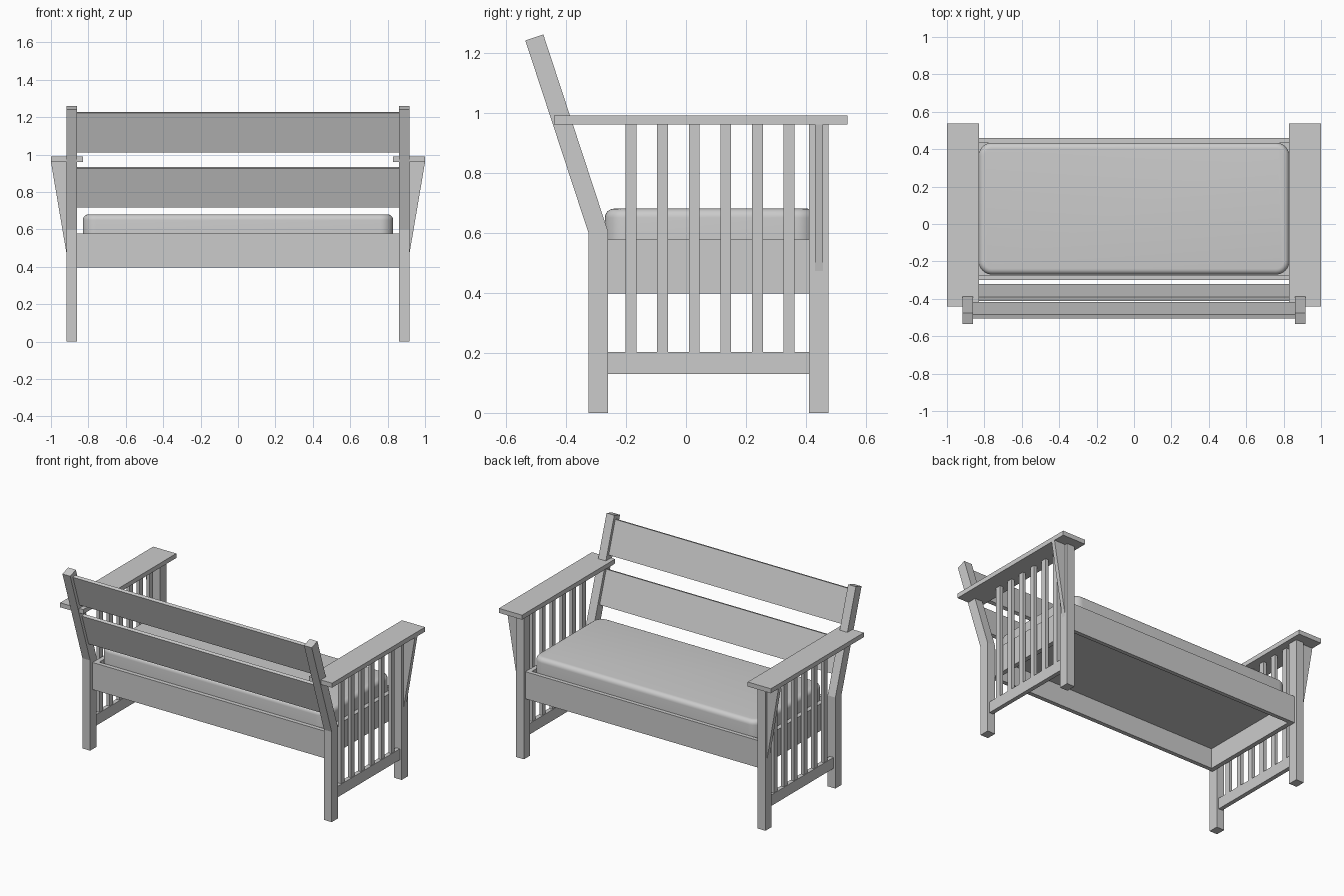
import bpy
import bmesh
from math import atan2
from mathutils import Vector

cube = bpy.data.objects.get("Cube")
if cube:
    bpy.data.objects.remove(cube, do_unlink=True)

# One plain grey for the whole bench
grey = bpy.data.materials.new("plain_grey")
grey.use_nodes = True
grey.diffuse_color = (0.6, 0.6, 0.6, 1)
grey.node_tree.nodes["Principled BSDF"].inputs["Base Color"].default_value = (0.6, 0.6, 0.6, 1)


def finish(name, bm):
    bmesh.ops.recalc_face_normals(bm, faces=bm.faces[:])
    mesh = bpy.data.meshes.new(name)
    bm.to_mesh(mesh)
    bm.free()
    mesh.materials.append(grey)
    obj = bpy.data.objects.new(name, mesh)
    bpy.context.collection.objects.link(obj)
    return obj


def box(name, x, y, z):
    """Box from (low, high) ranges."""
    bm = bmesh.new()
    bmesh.ops.create_cube(bm, size=1)
    for v in bm.verts:
        v.co = [r[0] + (c + 0.5) * (r[1] - r[0]) for c, r in zip(v.co, (x, y, z))]
    return finish(name, bm)


def prism(name, points, offset):
    """Extrude a flat outline along an offset."""
    bm = bmesh.new()
    face = bm.faces.new([bm.verts.new(p) for p in points])
    out = bmesh.ops.extrude_face_region(bm, geom=[face])
    bmesh.ops.translate(bm, vec=Vector(offset),
                        verts=[g for g in out["geom"] if isinstance(g, bmesh.types.BMVert)])
    return finish(name, bm)


# Sides: legs, arms, corbels, rails and slats
POST = [(-0.325, 0), (-0.26, 0), (-0.26, 0.605), (-0.475, 1.26), (-0.535, 1.24), (-0.325, 0.6)]
for side, s in (("left", 1), ("right", -1)):
    def span(a, b):
        return tuple(sorted((s * a, s * b)))

    prism(f"{side}_back_post", [(s * 0.86, y, z) for y, z in POST], (s * 0.057, 0, 0))
    box(f"{side}_front_leg", span(0.86, 0.917), (0.41, 0.475), (0, 0.96))
    box(f"{side}_armrest", span(0.83, 1.0), (-0.44, 0.537), (0.96, 0.99))
    prism(f"{side}_corbel", [(s * x, 0.43, z) for x, z in ((0.915, 0.46), (0.915, 0.96), (1.0, 0.96))],
          (0, 0.027, 0))
    box(f"{side}_lower_rail", span(0.875, 0.903), (-0.26, 0.41), (0.13, 0.203))
    box(f"{side}_seat_rail", span(0.83, 0.86), (-0.3, 0.46), (0.397, 0.577))
    for i in range(6):
        y = -0.183 + i * 0.1052
        box(f"{side}_slat_{i + 1}", span(0.878, 0.9), (y - 0.018, y + 0.018), (0.2, 0.96))

# Seat frame and base panel
box("front_seat_rail", (-0.86, 0.86), (0.433, 0.46), (0.397, 0.577))
box("back_seat_rail", (-0.86, 0.86), (-0.3, -0.272), (0.397, 0.577))
box("seat_panel", (-0.835, 0.835), (-0.275, 0.437), (0.53, 0.55))

# Leaning back boards
lean = atan2(0.213, 0.65)
for name, y, z in (("upper_back_board", -0.461, 1.12), ("lower_back_board", -0.366, 0.825)):
    board = box(name, (-0.862, 0.862), (-0.011, 0.011), (-0.111, 0.111))
    board.location = (0, y, z)
    board.rotation_euler.x = lean

# Cushion: rounded corners in plan, then softened rim
cushion = box("seat_cushion", (-0.83, 0.83), (-0.27, 0.434), (0.545, 0.68))
bm = bmesh.new()
bm.from_mesh(cushion.data)
uprights = [e for e in bm.edges if abs(e.verts[0].co.z - e.verts[1].co.z) > 0.1]
bmesh.ops.bevel(bm, geom=uprights, offset=0.07, segments=8, profile=0.5, affect="EDGES")
rim = [e for e in bm.edges if min(v.co.z for v in e.verts) > 0.67]
bmesh.ops.bevel(bm, geom=rim, offset=0.03, segments=6, profile=0.5, affect="EDGES")
bm.to_mesh(cushion.data)
bm.free()
bpy.ops.object.select_all(action="DESELECT")
cushion.select_set(True)
bpy.context.view_layer.objects.active = cushion
bpy.ops.object.shade_smooth_by_angle()
